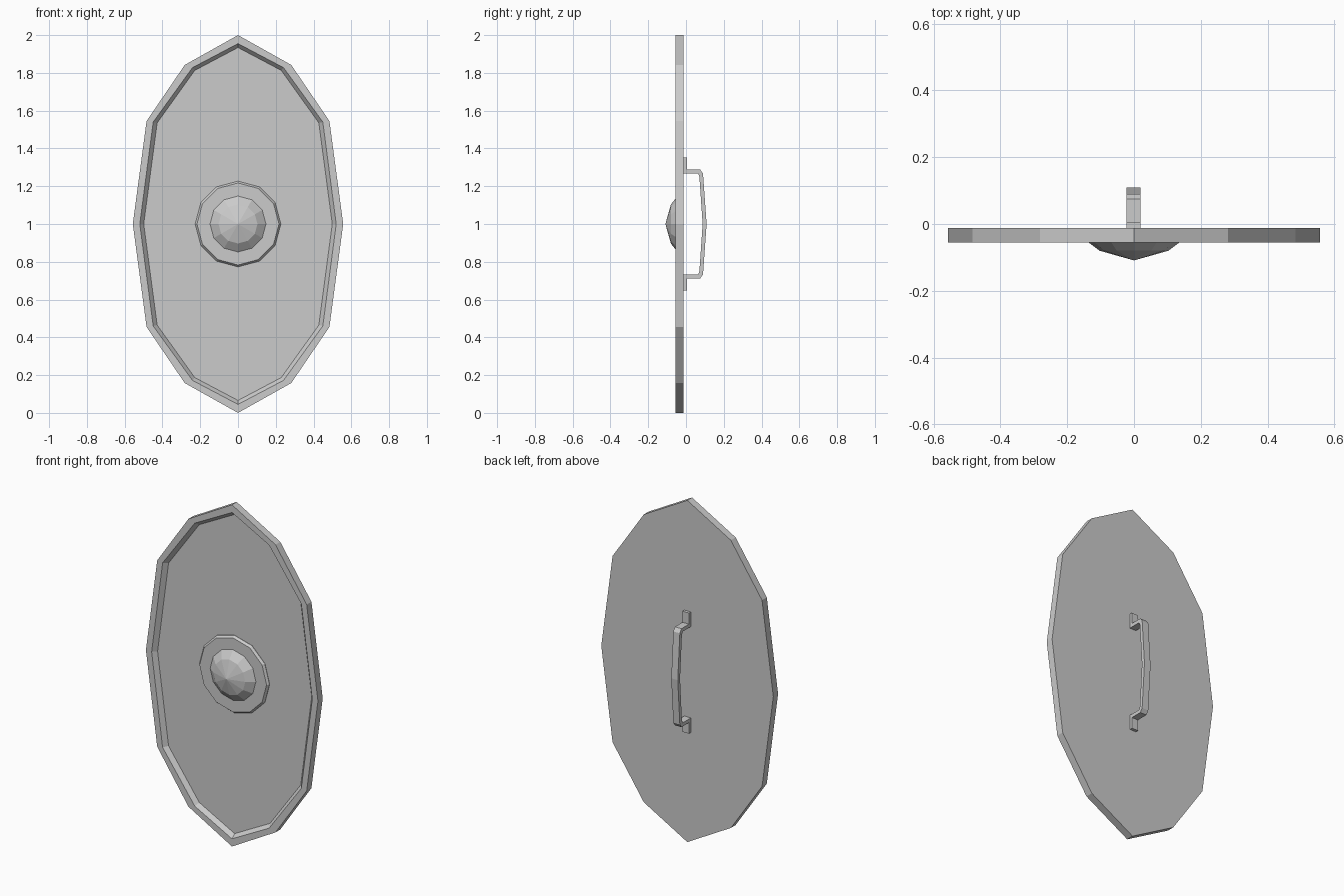
import bpy
import bmesh
from math import sin, cos, pi

cube = bpy.data.objects.get("Cube")
if cube:
    bpy.data.objects.remove(cube, do_unlink=True)

grey = bpy.data.materials.new("plain_grey")
grey.use_nodes = True
grey.diffuse_color = (0.6, 0.6, 0.6, 1)
grey.node_tree.nodes["Principled BSDF"].inputs["Base Color"].default_value = (0.6, 0.6, 0.6, 1)


def finish(name, bm):
    bmesh.ops.recalc_face_normals(bm, faces=bm.faces)
    mesh = bpy.data.meshes.new(name)
    bm.to_mesh(mesh)
    bm.free()
    mesh.materials.append(grey)
    obj = bpy.data.objects.new(name, mesh)
    bpy.context.collection.objects.link(obj)
    return obj


def loft(name, loops, tip=None):
    """Join closed loops of points, cap the first, and cap or point the last."""
    bm = bmesh.new()
    rings = [[bm.verts.new(p) for p in loop] for loop in loops]
    n = len(rings[0])
    for a, b in zip(rings, rings[1:]):
        for i in range(n):
            j = (i + 1) % n
            bm.faces.new((a[i], a[j], b[j], b[i]))
    bm.faces.new(rings[0])
    if tip:
        point = bm.verts.new(tip)
        for i in range(n):
            bm.faces.new((rings[-1][i], rings[-1][(i + 1) % n], point))
    else:
        bm.faces.new(rings[-1])
    return finish(name, bm)


def oval(quarter, y):
    """Mirror a top-to-side quarter outline into a full loop around z = 1."""
    half = quarter + [(x, -z) for x, z in quarter[-2::-1]]
    full = half + [(-x, z) for x, z in half[-2:0:-1]]
    return [(x, y, 1 + z) for x, z in full]


def circle(r, y, n=12):
    return [(r * sin(2 * pi * i / n), y, 1 + r * cos(2 * pi * i / n)) for i in range(n)]


# Shield body: flat back, raised rim, sloped step down to the recessed front
outer = [(0, 1.0), (0.282, 0.842), (0.484, 0.545), (0.557, 0)]
rim_edge = [(0, 0.955), (0.241, 0.828), (0.449, 0.54), (0.52, 0)]
panel = [(0, 0.934), (0.229, 0.813), (0.428, 0.535), (0.499, 0)]
loft("shield_body", [oval(outer, -0.012), oval(outer, -0.056),
                     oval(rim_edge, -0.056), oval(panel, -0.031)])

# Central boss: bevelled flange and faceted dome
loft("boss", [circle(0.227, -0.02), circle(0.227, -0.033), circle(0.217, -0.046),
              circle(0.148, -0.046), circle(0.103, -0.08)], tip=(0, -0.109, 1))

# Grip on the back: strip profile mirrored top to bottom, extruded across x
outside = [(-0.014, 0.353), (0.005, 0.353), (0.005, 0.288), (0.075, 0.288),
           (0.09, 0.267), (0.109, 0)]
inside = [(0.088, 0), (0.071, 0.25), (0.064, 0.267), (-0.014, 0.267)]
bm = bmesh.new()
half_width = 0.021
sides = []
for x in (-half_width, half_width):
    for sign in (1, -1):
        sides.append([bm.verts.new((x - 0.002, y, 1 + sign * z)) for y, z in outside + inside])
count = len(outside + inside)
for k in (0, 1):
    a, b = sides[k], sides[k + 2]
    bm.faces.new(a)
    bm.faces.new(b)
    for i in range(count):
        if i == len(outside) - 1:
            continue
        j = (i + 1) % count
        bm.faces.new((a[i], a[j], b[j], b[i]))
bmesh.ops.remove_doubles(bm, verts=bm.verts, dist=0.0005)
finish("back_grip", bm)
